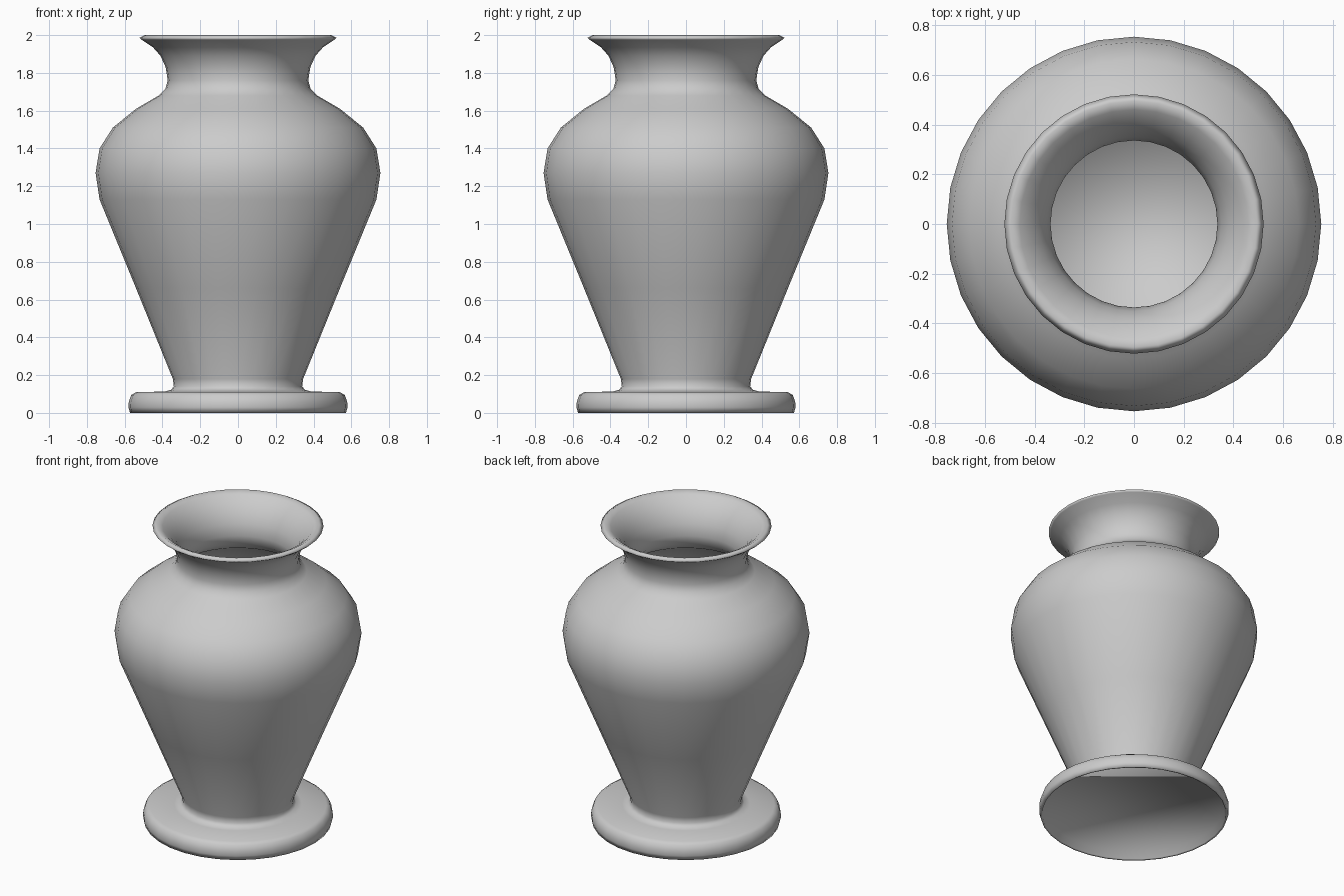
import bpy, bmesh
from math import cos, sin, tau

SEGMENTS = 32

# Closed wall profile (radius, height): recessed underside, foot, body, neck, lip,
# then back down the inside to the floor
OUTER = [(0.55, 0.05), (0.56, 0.003), (0.572, 0.0), (0.58, 0.03), (0.578, 0.06), (0.565, 0.095),
         (0.54, 0.11), (0.39, 0.113), (0.355, 0.122), (0.34, 0.14), (0.345, 0.18),
         (0.54, 0.66), (0.733, 1.13), (0.754, 1.27), (0.733, 1.40), (0.663, 1.51),
         (0.54, 1.61), (0.42, 1.68), (0.385, 1.715), (0.372, 1.76),
         (0.383, 1.83), (0.41, 1.89), (0.45, 1.935), (0.51, 1.975), (0.522, 1.985)]
INNER = [(0.495, 2.0), (0.46, 1.982), (0.415, 1.94), (0.38, 1.895), (0.352, 1.835),
         (0.336, 1.76), (0.352, 1.70), (0.40, 1.65), (0.52, 1.585),
         (0.64, 1.49), (0.71, 1.39), (0.73, 1.27), (0.71, 1.14),
         (0.51, 0.66), (0.345, 0.23)]


def lathe(name, profile):
    """Spin a profile about z and cap both ends."""
    bm = bmesh.new()
    rings = []
    for r, z in profile:
        rings.append([bm.verts.new((r * cos(tau * i / SEGMENTS), r * sin(tau * i / SEGMENTS), z))
                      for i in range(SEGMENTS)])
    for a, b in zip(rings, rings[1:]):
        for i in range(SEGMENTS):
            j = (i + 1) % SEGMENTS
            bm.faces.new((a[i], a[j], b[j], b[i]))
    bm.faces.new(rings[0][::-1])
    bm.faces.new(rings[-1])
    for f in bm.faces:
        f.smooth = True
    bmesh.ops.recalc_face_normals(bm, faces=bm.faces[:])
    mesh = bpy.data.meshes.new(name)
    bm.to_mesh(mesh)
    bm.free()
    obj = bpy.data.objects.new(name, mesh)
    bpy.context.collection.objects.link(obj)
    return obj


# Hollow vase with footed base
lathe("vase", OUTER + INNER)
